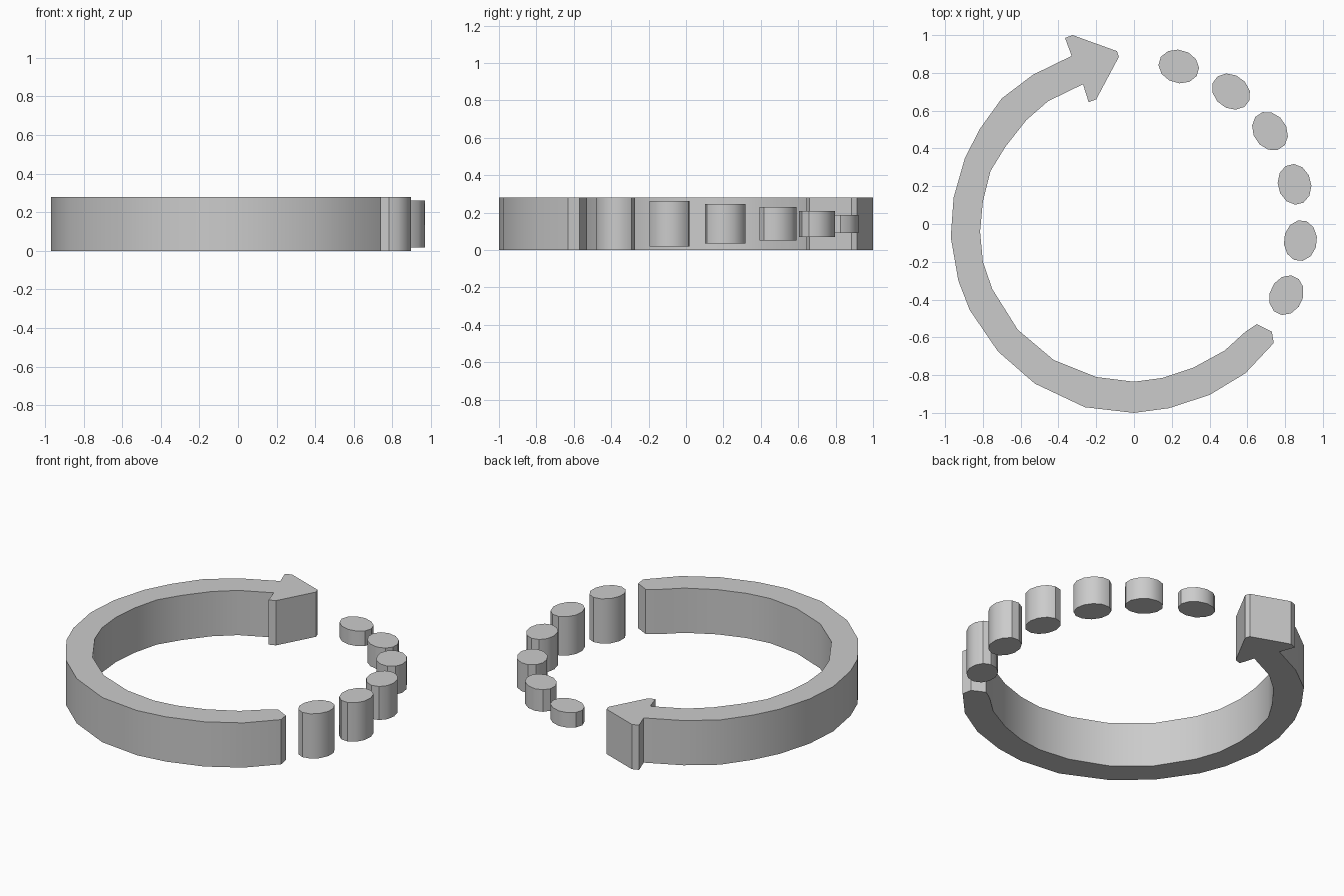
import bpy, bmesh, math

if "Cube" in bpy.data.objects:
    bpy.data.objects.remove(bpy.data.objects["Cube"])

def prism(name, pts, z0, z1):
    """Extrude a closed outline from z0 to z1."""
    bm = bmesh.new()
    face = bm.faces.new([bm.verts.new((x, y, z0)) for x, y in pts])
    res = bmesh.ops.extrude_face_region(bm, geom=[face])
    for v in res["geom"]:
        if isinstance(v, bmesh.types.BMVert):
            v.co.z = z1
    bmesh.ops.recalc_face_normals(bm, faces=bm.faces[:])
    me = bpy.data.meshes.new(name)
    bm.to_mesh(me)
    bm.free()
    ob = bpy.data.objects.new(name, me)
    bpy.context.collection.objects.link(ob)
    bpy.ops.object.select_all(action='DESELECT')
    ob.select_set(True)
    bpy.context.view_layer.objects.active = ob
    bpy.ops.object.shade_smooth_by_angle(angle=math.radians(32))
    return ob

# Curved arrow: head, inner edge, blunt tail, outer edge
head = [(-0.33, 0.89), (-0.365, 0.985), (-0.325, 1.0), (-0.09, 0.915),
        (-0.08, 0.885), (-0.20, 0.66), (-0.24, 0.645), (-0.27, 0.74)]
inner = [(-0.455, 0.65), (-0.57, 0.55), (-0.68, 0.41), (-0.76, 0.28),
         (-0.80, 0.12), (-0.815, -0.04), (-0.80, -0.20), (-0.75, -0.345),
         (-0.615, -0.56), (-0.425, -0.72), (-0.20, -0.81), (0, -0.835),
         (0.15, -0.815), (0.315, -0.76), (0.48, -0.67)]
tail = [(0.59, -0.57), (0.65, -0.53), (0.73, -0.57), (0.74, -0.63)]
outer = [(0.59, -0.79), (0.40, -0.905), (0.185, -0.975), (0, -1.0),
         (-0.26, -0.97), (-0.525, -0.845), (-0.72, -0.675), (-0.87, -0.455),
         (-0.93, -0.30), (-0.97, -0.07), (-0.955, 0.14), (-0.895, 0.35),
         (-0.815, 0.505), (-0.70, 0.665), (-0.535, 0.79)]
prism("arrow_ring", head + inner + tail + outer, 0, 0.28)

# Oval dots completing the circle, shrinking in height: (x, y, z0, z1)
dots = [(0.237, 0.834, 0.092, 0.186), (0.514, 0.701, 0.070, 0.208),
        (0.72, 0.492, 0.051, 0.229), (0.85, 0.21, 0.035, 0.245),
        (0.881, -0.088, 0.018, 0.262), (0.807, -0.377, 0.0, 0.28)]
for i, (cx, cy, z0, z1) in enumerate(dots):
    a = math.atan2(cy, cx)
    pts = []
    for k in range(12):
        t = 2 * math.pi * (k + 0.5) / 12
        u, v = 0.088 * math.cos(t), 0.109 * math.sin(t)   # radial, tangential
        pts.append((cx + u * math.cos(a) - v * math.sin(a),
                    cy + u * math.sin(a) + v * math.cos(a)))
    prism(f"dot_{i + 1}", pts, z0, z1)
